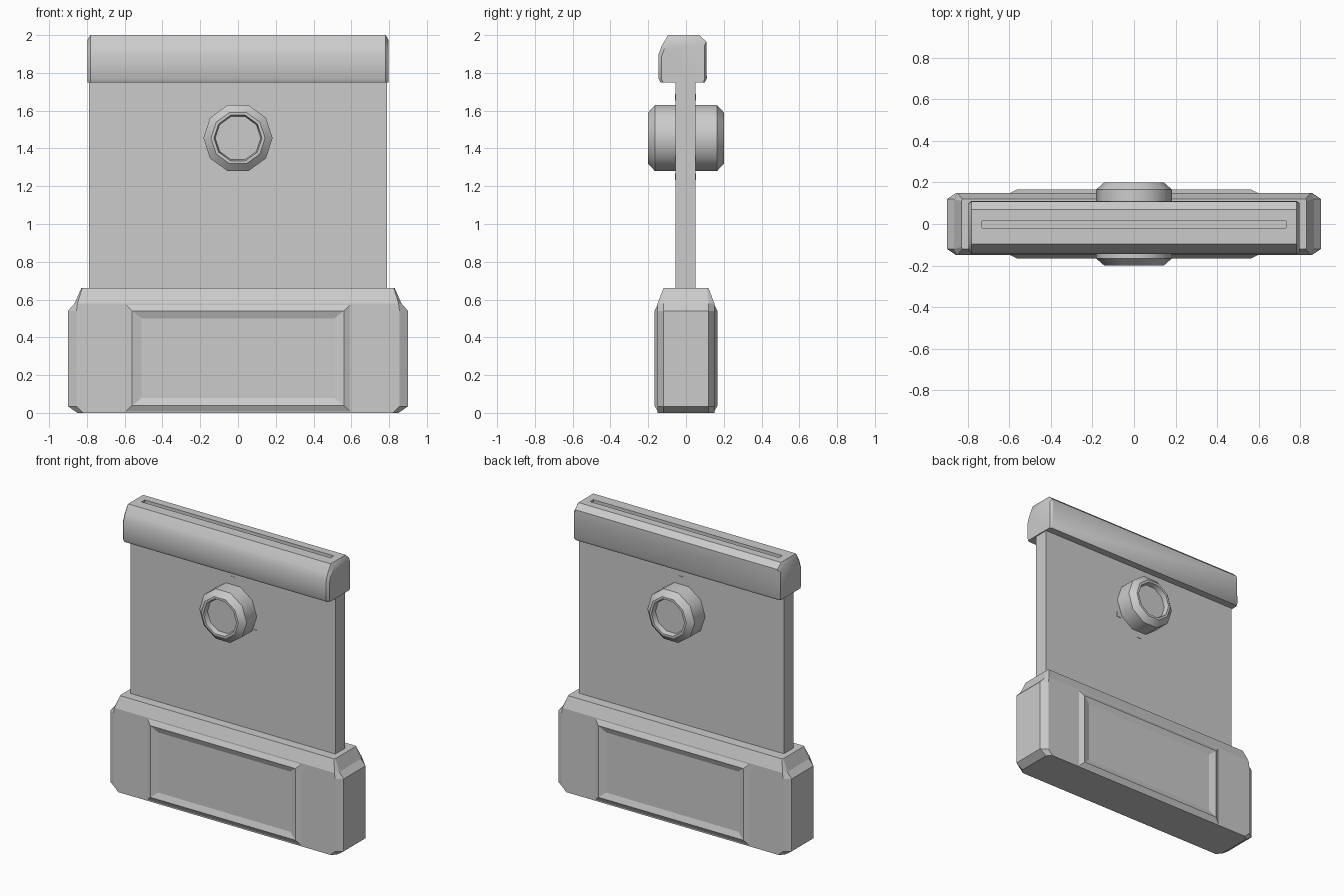
import bpy, bmesh, math

cube = bpy.data.objects.get("Cube")
if cube:
    bpy.data.objects.remove(cube, do_unlink=True)

grey = bpy.data.materials.new("light_grey")
grey.use_nodes = True
grey.diffuse_color = (0.6, 0.6, 0.6, 1)
grey.node_tree.nodes["Principled BSDF"].inputs["Base Color"].default_value = (0.6, 0.6, 0.6, 1)


def loft(name, rings, cap_start=True, smooth=None):
    """Join rings of equal point count into one skin, closed at the ends."""
    bm = bmesh.new()
    loops = [[bm.verts.new(p) for p in ring] for ring in rings]
    n = len(loops[0])
    for a, b in zip(loops, loops[1:]):
        for i in range(n):
            j = (i + 1) % n
            bm.faces.new((a[i], a[j], b[j], b[i]))
    if cap_start:
        bm.faces.new(loops[0][::-1])
    bm.faces.new(loops[-1])
    bmesh.ops.recalc_face_normals(bm, faces=bm.faces)
    mesh = bpy.data.meshes.new(name)
    bm.to_mesh(mesh)
    bm.free()
    mesh.materials.append(grey)
    obj = bpy.data.objects.new(name, mesh)
    bpy.context.collection.objects.link(obj)
    if smooth:
        bpy.ops.object.select_all(action="DESELECT")
        obj.select_set(True)
        bpy.context.view_layer.objects.active = obj
        bpy.ops.object.shade_smooth_by_angle(angle=math.radians(smooth))
    return obj


def box(name, x0, x1, y0, y1, z0, z1):
    return loft(name, [[(x0, y0, z), (x1, y0, z), (x1, y1, z), (x0, y1, z)] for z in (z0, z1)])


def octagon(z, a, b, c, d):
    quarter = [(a, b), (c, d)]
    pts = quarter + [(-x, y) for x, y in quarter[::-1]]
    pts += [(-x, -y) for x, y in pts]
    return [(x, y, z) for x, y in pts]


# Chamfered base block
loft("base_block", [
    octagon(0.0, 0.85, 0.12, 0.82, 0.15),
    octagon(0.035, 0.9, 0.12, 0.855, 0.15),
    octagon(0.54, 0.9, 0.12, 0.855, 0.15),
    octagon(0.58, 0.865, 0.12, 0.85, 0.15),
    octagon(0.66, 0.83, 0.11, 0.825, 0.12),
])

# Upright slab
box("upright_slab", -0.79, 0.79, -0.055, 0.05, 0.6, 1.77)


def panel_ring(side, hx, inset, y):
    low, high = inset, 0.58 - inset
    return [(-hx, side * y, low), (hx, side * y, low), (hx, side * y, high), (-hx, side * y, high)]


def knob_ring(side, radius, y):
    angles = [math.tau * i / 10 for i in range(10)]
    return [(radius * math.cos(t), side * y, 1.455 + radius * math.sin(t)) for t in angles]


# Parts repeated on both faces
for label, side in (("front", -1), ("back", 1)):
    loft(label + "_base_panel", [
        panel_ring(side, 0.6, 0.002, 0.147),
        panel_ring(side, 0.56, 0.04, 0.167),
        panel_ring(side, 0.51, 0.08, 0.152),
    ])
    loft(label + "_ring_knob", [
        knob_ring(side, 0.183, 0.04),
        knob_ring(side, 0.183, 0.165),
        knob_ring(side, 0.143, 0.2),
        knob_ring(side, 0.127, 0.2),
        knob_ring(side, 0.12, 0.165),
    ], smooth=37)
    surface = -0.055 if side < 0 else 0.05
    for place, x, z in (("upper", 0, 1.67), ("lower", 0, 1.25), ("side", 0.17, 1.345)):
        box(f"{label}_{place}_marker", x - 0.017, x + 0.017,
            surface - 0.003, surface + 0.003, z - 0.017, z + 0.017)

# Top bar with a rounded front and bevelled ends
profile = [(-0.135, 1.75), (-0.145, 1.77), (-0.145, 1.9), (-0.128, 1.945), (-0.095, 2.0),
           (0.07, 2.0), (0.108, 1.965), (0.11, 1.77), (0.1, 1.75)]


def bar_ring(x, scale):
    return [(x, y * scale, 1.75 + (z - 1.75) * scale) for y, z in profile]


bar = loft("top_bar", [bar_ring(-0.797, 0.9), bar_ring(-0.782, 1),
                       bar_ring(0.782, 1), bar_ring(0.797, 0.9)], smooth=35)

# Long slot cut into the top of the bar
cutter = box("slot_cutter", -0.73, 0.73, -0.02, 0.015, 1.975, 2.05)
cutter.hide_render = True
cutter.hide_set(True)
slot = bar.modifiers.new("slot", "BOOLEAN")
slot.operation = "DIFFERENCE"
slot.solver = "EXACT"
slot.object = cutter
